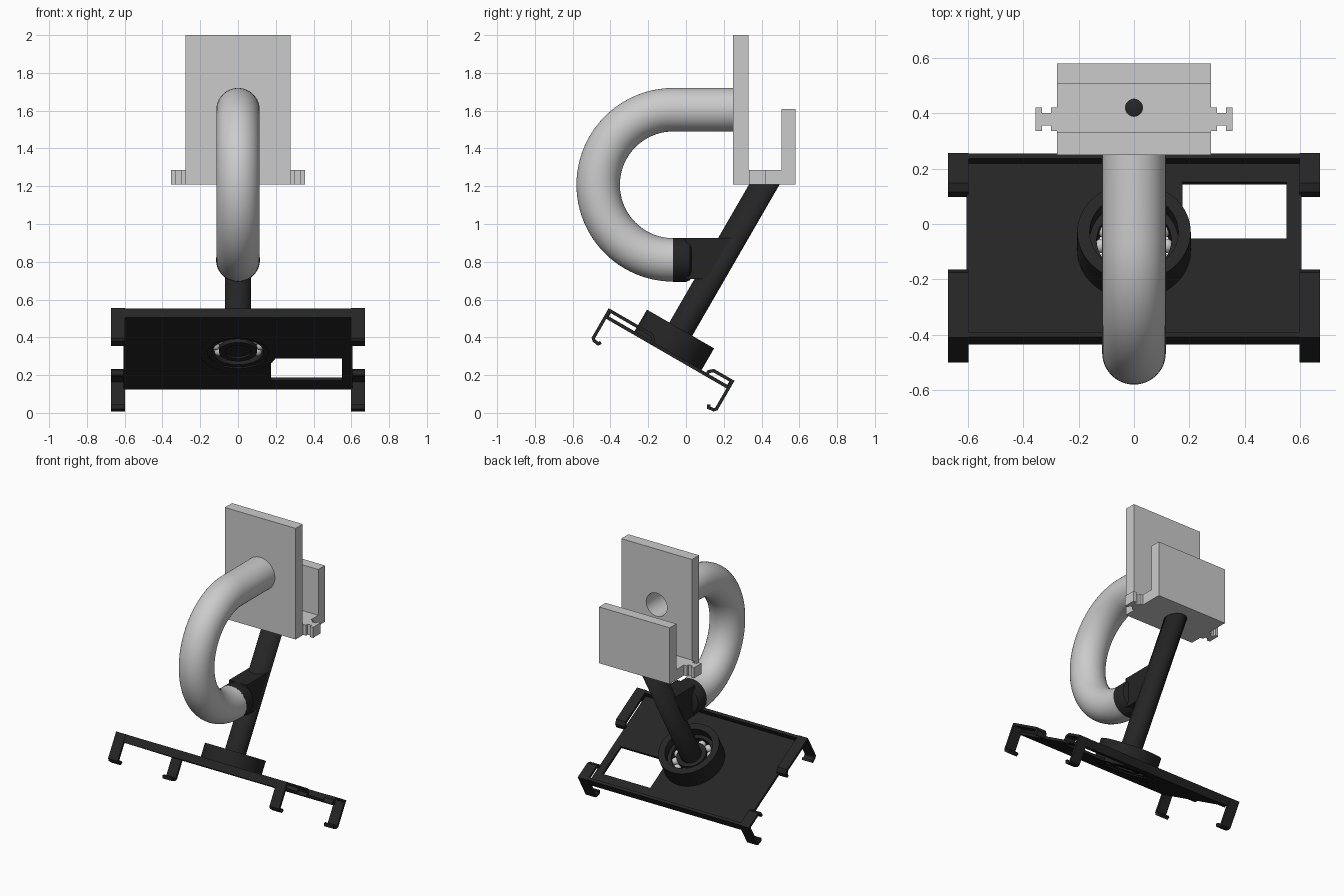
import bpy, bmesh, math
from mathutils import Matrix, Vector

if "Cube" in bpy.data.objects:
    bpy.data.objects.remove(bpy.data.objects["Cube"])

# Tilted frame shared by tray, bearing and rod: local z runs along the rod
TILT = Matrix.Rotation(math.radians(-30), 4, 'X') @ Matrix.Translation((0, -0.247, 0))
ID = Matrix.Identity(4)


def material(name, c):
    m = bpy.data.materials.new(name)
    m.diffuse_color = (c, c, c, 1)
    m.use_nodes = True
    m.node_tree.nodes["Principled BSDF"].inputs["Base Color"].default_value = m.diffuse_color
    return m


BLACK = material("black_plastic", 0.018)
STEEL = material("light_steel", 0.65)


def finish(name, bm, mat=None, xf=ID, smooth=True):
    bmesh.ops.recalc_face_normals(bm, faces=bm.faces)
    me = bpy.data.meshes.new(name)
    bm.to_mesh(me)
    bm.free()
    me.transform(xf)
    ob = bpy.data.objects.new(name, me)
    bpy.context.collection.objects.link(ob)
    if mat:
        me.materials.append(mat)
    if smooth:
        bpy.ops.object.select_all(action='DESELECT')
        bpy.context.view_layer.objects.active = ob
        ob.select_set(True)
        bpy.ops.object.shade_smooth_by_angle(angle=math.radians(35))
    return ob


def rings_mesh(rings, close):
    bm = bmesh.new()
    vs = [[bm.verts.new(p) for p in r] for r in rings]
    n = len(vs[0])
    for i in range(len(vs) if close else len(vs) - 1):
        a, b = vs[i], vs[(i + 1) % len(vs)]
        for j in range(n):
            k = (j + 1) % n
            bm.faces.new((a[j], a[k], b[k], b[j]))
    if not close:
        bm.faces.new(vs[0])
        bm.faces.new(vs[-1])
    return bm


def lathe(name, profile, mat=None, xf=ID, close=True, seg=64):
    angs = [2 * math.pi * j / seg for j in range(seg)]
    rings = [[(r * math.cos(a), r * math.sin(a), z) for a in angs] for r, z in profile]
    return finish(name, rings_mesh(rings, close), mat, xf)


def prism(name, outline, lo, hi, axis, mat=None, xf=ID):
    """Extrude a 2D outline along x (outline = y,z) or z (outline = x,y)."""
    put = (lambda p, t: (t, *p)) if axis == 'x' else (lambda p, t: (*p, t))
    rings = [[put(p, t) for p in outline] for t in (lo, hi)]
    return finish(name, rings_mesh(rings, False), mat, xf, False)


def rect(a, b, c, d):
    return [(a, c), (b, c), (b, d), (a, d)]


def cut(ob, *cutters):
    for c in cutters:
        m = ob.modifiers.new("cut", 'BOOLEAN')
        m.operation, m.object, m.solver = 'DIFFERENCE', c, 'EXACT'
        c.hide_render = True
        c.hide_viewport = True


def ribbon(path, t):
    """Thicken a 2D polyline into a closed outline."""
    P = [Vector(p) for p in path]
    left, right = [], []
    for i, p in enumerate(P):
        d1 = (p - P[i - 1]).normalized() if i else (P[1] - p).normalized()
        d2 = (P[i + 1] - p).normalized() if i < len(P) - 1 else d1
        n1, n2 = Vector((-d1.y, d1.x)), Vector((-d2.y, d2.x))
        m = (n1 + n2).normalized()
        off = m * (t / 2 / max(0.4, m.dot(n1)))
        left.append(tuple(p + off))
        right.append(tuple(p - off))
    return left + right[::-1]


# Clip bracket: J-shaped side profile with a hole for the tube and one in the floor
bracket = prism("clip_bracket", [(0.25, 1.21), (0.58, 1.21), (0.58, 1.61), (0.505, 1.61),
                                 (0.505, 1.285), (0.33, 1.285), (0.33, 2.0), (0.25, 2.0)],
                -0.278, 0.278, 'x')
tube_cutter = lathe("tube_hole_cutter", [(0.114, -0.1), (0.114, 0.1)], None,
                    Matrix.Translation((0, 0.29, 1.605)) @ Matrix.Rotation(math.pi / 2, 4, 'X'), False)
floor_cutter = lathe("floor_hole_cutter", [(0.031, 1.1), (0.031, 1.4)], None,
                     Matrix.Translation((0, 0.42, 0)), False)
cut(bracket, tube_cutter, floor_cutter)

# Notched strap tabs on both sides of the bracket
tab = [(0.27, 0.335), (0.30, 0.335), (0.30, 0.355), (0.332, 0.355), (0.332, 0.335), (0.356, 0.335),
       (0.356, 0.42), (0.332, 0.42), (0.332, 0.40), (0.30, 0.40), (0.30, 0.42), (0.27, 0.42)]
for s, side in ((1, "right"), (-1, "left")):
    prism("strap_tab_" + side, [(s * x, y) for x, y in tab], 1.21, 1.285, 'z')

# Hollow curved tube
CY, CZ, R = -0.0675, 1.2075, 0.3975
path = [((0.33, CZ + R), 0.0)]
for i in range(49):
    a = math.pi * i / 48
    path.append(((CY - R * math.sin(a), CZ + R * math.cos(a)), a))


def tube_ring(c, a, r, seg=48):
    out = Vector((0, -math.sin(a), math.cos(a)))
    return [Vector((0, *c)) + r * (math.cos(t) * out + math.sin(t) * Vector((1, 0, 0)))
            for t in (2 * math.pi * k / seg for k in range(seg))]


finish("curved_tube", rings_mesh([tube_ring(c, a, 0.115) for c, a in path]
                                 + [tube_ring(c, a, 0.082) for c, a in reversed(path)], True))

# Socket joining tube to rod
lathe("tube_socket", [(0.116, 0), (0.116, 0.07), (0.108, 0.088), (0.09, 0.098)], BLACK,
      Matrix.Translation((0, -0.068, 0.81)) @ Matrix.Rotation(-math.pi / 2, 4, 'X'), False)
prism("socket_web", [(0.0, 0.71), (0.11, 0.71), (0.24, 0.925), (0.0, 0.925)], -0.07, 0.07, 'x', BLACK)

# Tilted rod, trimmed level under the bracket
rod = lathe("rod", [(0.07, 0.235), (0.07, 1.4)], BLACK, Matrix.Translation((0, 0.004, 0.004)) @ TILT, False)
bm = bmesh.new()
bm.from_mesh(rod.data)
res = bmesh.ops.bisect_plane(bm, geom=bm.verts[:] + bm.edges[:] + bm.faces[:],
                             plane_co=(0, 0, 1.21), plane_no=(0, 0, 1), clear_outer=True)
bmesh.ops.holes_fill(bm, edges=[e for e in res["geom_cut"] if isinstance(e, bmesh.types.BMEdge)])
bm.to_mesh(rod.data)
bm.free()

# Bearing hub, races and balls
lathe("bearing_hub", [(0.205, 0.222), (0.205, 0.37), (0.16, 0.37), (0.16, 0.222)], BLACK, TILT)
lathe("outer_race", [(0.161, 0.23), (0.161, 0.31), (0.135, 0.31), (0.135, 0.23)], BLACK, TILT)
lathe("inner_race", [(0.1, 0.23), (0.1, 0.31), (0.068, 0.31), (0.068, 0.23)], BLACK, TILT)
bm = bmesh.new()
for i in range(12):
    a = 2 * math.pi * i / 12
    bmesh.ops.create_uvsphere(bm, u_segments=16, v_segments=10, radius=0.026, matrix=Matrix.Translation(
        (0.118 * math.cos(a), 0.118 * math.sin(a), 0.27)))
finish("bearing_balls", bm, STEEL, TILT)

# Tray: thin plate with front and back rims, a window and the bearing hole
U = [(-0.382, 0.275), (-0.382, 0.22), (0.382, 0.22), (0.382, 0.275),
     (0.362, 0.275), (0.362, 0.238), (-0.362, 0.238), (-0.362, 0.275)]
tray = prism("tray", U, -0.605, 0.605, 'x', BLACK, TILT)
window = prism("window_cutter", rect(0.175, 0.55, 0.05, 0.285), 0.1, 0.4, 'z', None, TILT)
bore = lathe("bore_cutter", [(0.2, 0.1), (0.2, 0.4)], None, TILT, False)
cut(tray, window, bore)

# Four corner grips: raised pad, leg and inward hook
for end, inner, s in (("front", 0.095, -1), ("back", 0.24, 1)):
    grip = [(inner, 0.222), (inner + 0.002, 0.25), (inner + 0.022, 0.267), (0.376, 0.267),
            (0.376, 0.098), (0.366, 0.088), (0.338, 0.084), (0.33, 0.098)]
    outline = ribbon([(s * y, z) for y, z in grip], 0.017)
    for lo, hi, side in ((0.597, 0.672, "right"), (-0.672, -0.597, "left")):
        prism(f"grip_{end}_{side}", outline, lo, hi, 'x', BLACK, TILT)
